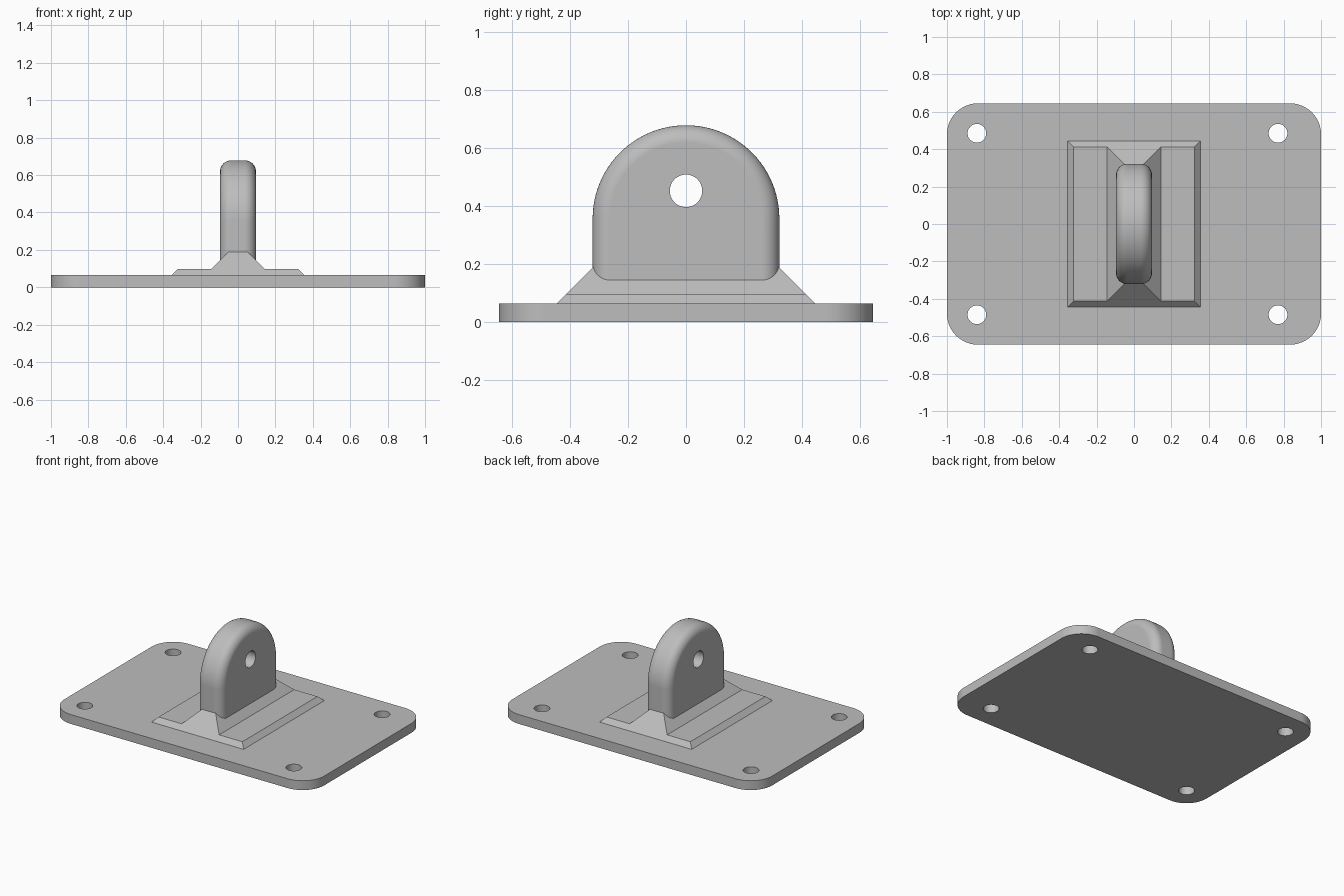
import bpy, bmesh, math
from mathutils import Matrix

cube = bpy.data.objects.get("Cube")
if cube:
    bpy.data.objects.remove(cube, do_unlink=True)

steel = bpy.data.materials.new("grey_steel")
steel.use_nodes = True
GREY = (0.51, 0.51, 0.51, 1)
steel.diffuse_color = GREY
steel.node_tree.nodes["Principled BSDF"].inputs["Base Color"].default_value = GREY


def make_object(name, bm):
    bmesh.ops.recalc_face_normals(bm, faces=bm.faces)
    mesh = bpy.data.meshes.new(name)
    bm.to_mesh(mesh)
    bm.free()
    mesh.materials.append(steel)
    obj = bpy.data.objects.new(name, mesh)
    bpy.context.collection.objects.link(obj)
    return obj


def select_only(obj):
    bpy.ops.object.select_all(action='DESELECT')
    obj.select_set(True)
    bpy.context.view_layer.objects.active = obj


def drill(obj, points, radius, axis='Z'):
    """Cut round holes through obj, then discard the cutter."""
    bm = bmesh.new()
    turn = Matrix.Rotation(math.pi / 2, 4, 'Y') if axis == 'X' else Matrix()
    for p in points:
        bmesh.ops.create_cone(bm, cap_ends=True, segments=48, radius1=radius,
                              radius2=radius, depth=0.6,
                              matrix=Matrix.Translation(p) @ turn)
    cutter = make_object("hole_cutter", bm)
    cutter.hide_render = True
    mod = obj.modifiers.new("holes", 'BOOLEAN')
    mod.operation = 'DIFFERENCE'
    mod.solver = 'EXACT'
    mod.object = cutter
    select_only(obj)
    bpy.ops.object.modifier_apply(modifier=mod.name)
    bpy.data.objects.remove(cutter, do_unlink=True)


def smooth(obj):
    select_only(obj)
    bpy.ops.object.shade_smooth_by_angle(angle=math.radians(30))
    mod = obj.modifiers.new("flat_faces", 'WEIGHTED_NORMAL')
    mod.keep_sharp = True


def loft(name, rings):
    """Closed solid through matching rings of points."""
    bm = bmesh.new()
    loops = [[bm.verts.new(p) for p in ring] for ring in rings]
    n = len(loops[0])
    for a, b in zip(loops, loops[1:]):
        for i in range(n):
            j = (i + 1) % n
            bm.faces.new((a[i], a[j], b[j], b[i]))
    bm.faces.new(loops[0])
    bm.faces.new(loops[-1])
    return make_object(name, bm)


def rectangle(x, y, z):
    return [(-x, -y, z), (x, -y, z), (x, y, z), (-x, y, z)]


# Base plate with rounded corners and four bolt holes
PLATE_TOP = 0.065
bm = bmesh.new()
bmesh.ops.create_cube(bm, size=1, matrix=Matrix.Translation((0, 0, PLATE_TOP / 2))
                      @ Matrix.Diagonal((2, 1.29, PLATE_TOP, 1)))
upright = [e for e in bm.edges if abs(e.verts[0].co.z - e.verts[1].co.z) > 0.01]
bmesh.ops.bevel(bm, geom=upright, offset=0.165, segments=12, profile=0.5,
                affect='EDGES')
plate = make_object("base_plate", bm)
drill(plate, [(x, y, 0) for x in (-0.84, 0.77) for y in (-0.485, 0.485)], 0.05)
smooth(plate)

# Chamfered pad and the sloped ridge on it
PAD_TOP = 0.097
loft("raised_pad", [rectangle(0.355, 0.445, PLATE_TOP),
                    rectangle(0.323, 0.413, PAD_TOP)])
loft("sloped_ridge", [rectangle(0.144, 0.413, PAD_TOP),
                      rectangle(0.051, 0.32, 0.19)])

# Arched lug with a rounded rim
HALF_WIDTH, RADIUS, CENTRE_Z, FILLET = 0.096, 0.322, 0.357, 0.06


def arch(x, inset):
    r = RADIUS - inset
    top = [(x, r * math.cos(math.pi * i / 48), CENTRE_Z + r * math.sin(math.pi * i / 48))
           for i in range(49)]
    return [(x, r, PAD_TOP)] + top + [(x, -r, PAD_TOP)]


steps = [math.pi / 2 * i / 10 for i in range(11)]
half = [(HALF_WIDTH - FILLET * (1 - math.cos(a)), FILLET * (1 - math.sin(a)))
        for a in steps]
section = [(-x, d) for x, d in half] + half[::-1]
lug = loft("arched_lug", [arch(x, d) for x, d in section])
drill(lug, [(0, 0, 0.453)], 0.056, 'X')
smooth(lug)
